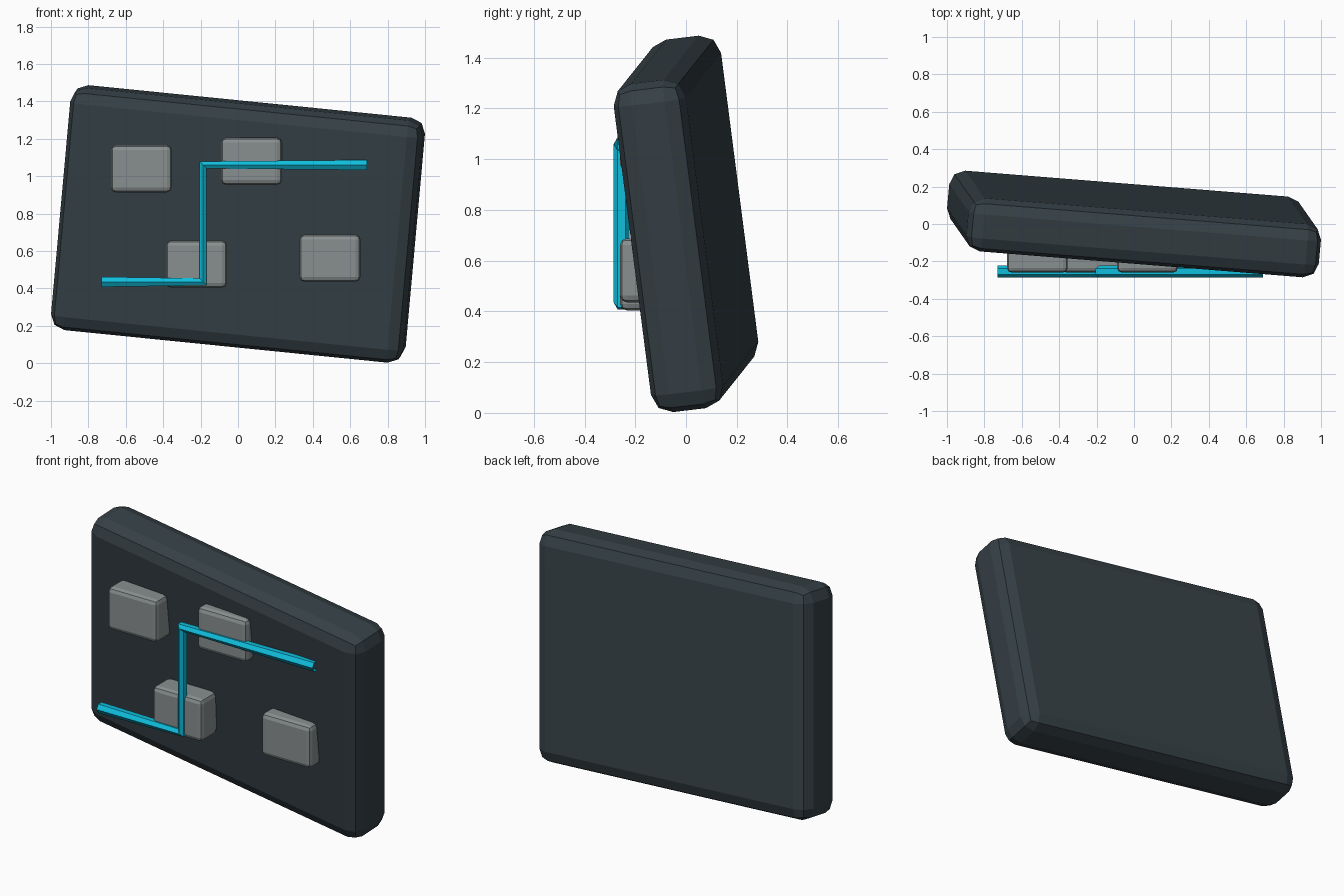
import bpy, bmesh
from math import cos, sin, pi
from mathutils import Vector

if "Cube" in bpy.data.objects:
    bpy.data.objects.remove(bpy.data.objects["Cube"])


def material(name, rgb):
    m = bpy.data.materials.new(name)
    m.use_nodes = True
    m.diffuse_color = (*rgb, 1)
    bsdf = next(n for n in m.node_tree.nodes if n.type == 'BSDF_PRINCIPLED')
    bsdf.inputs["Base Color"].default_value = (*rgb, 1)
    return m


def add_object(name, bm, mat):
    mesh = bpy.data.meshes.new(name)
    bm.to_mesh(mesh)
    bm.free()
    obj = bpy.data.objects.new(name, mesh)
    mesh.materials.append(mat)
    bpy.context.collection.objects.link(obj)
    return obj


def bevelled_box(name, size, centre, bevel, mat, rotation=(0, 0, 0)):
    bm = bmesh.new()
    bmesh.ops.create_cube(bm, size=1)
    bmesh.ops.scale(bm, vec=size, verts=bm.verts)
    obj = add_object(name, bm, mat)
    obj.location = centre
    obj.rotation_euler = rotation
    mod = obj.modifiers.new("rounded_edges", 'BEVEL')
    mod.width = bevel
    mod.segments = 2
    return obj


def hex_tube(name, path, radius, mat):
    """Open six-sided tube along a path in the xz plane."""
    bm = bmesh.new()
    pts = [Vector(p) for p in path]
    steps = [(b - a).normalized() for a, b in zip(pts, pts[1:])]
    rings = []
    for i, p in enumerate(pts):
        t = (steps[max(i - 1, 0)] + steps[min(i, len(steps) - 1)]).normalized()
        out = Vector((0, -1, 0))
        side = t.cross(out)
        rings.append([bm.verts.new(p + radius * (cos(k * pi / 3) * out + sin(k * pi / 3) * side))
                      for k in range(6)])
    for a, b in zip(rings, rings[1:]):
        for k in range(6):
            j = (k + 1) % 6
            bm.faces.new((a[k], a[j], b[j], b[k]))
    bmesh.ops.recalc_face_normals(bm, faces=bm.faces)
    return add_object(name, bm, mat)


slate = material("dark_slate", (0.036, 0.052, 0.061))
grey = material("mid_grey", (0.25, 0.275, 0.275))
cyan = material("bright_cyan", (0.005, 0.52, 0.73))

# Tilted main slab
bevelled_box("slab", (1.9, 0.288, 1.31), (0, 0, 0.745), 0.079, slate, (0.12, 0.1, -0.08))

# Raised blocks on the front
blocks = [(-0.517, 1.04), (0.072, 1.08), (-0.222, 0.53), (0.492, 0.562)]
for i, (x, z) in enumerate(blocks):
    bevelled_box(f"block_{i + 1}", (0.325, 0.16, 0.252), (x, -0.18, z), 0.026, grey)

# Stepped tube across the blocks
hex_tube("stepped_tube", [(-0.73, -0.254, 0.435), (-0.187, -0.254, 0.435),
                          (-0.187, -0.254, 1.06), (0.69, -0.254, 1.06)], 0.031, cyan)
